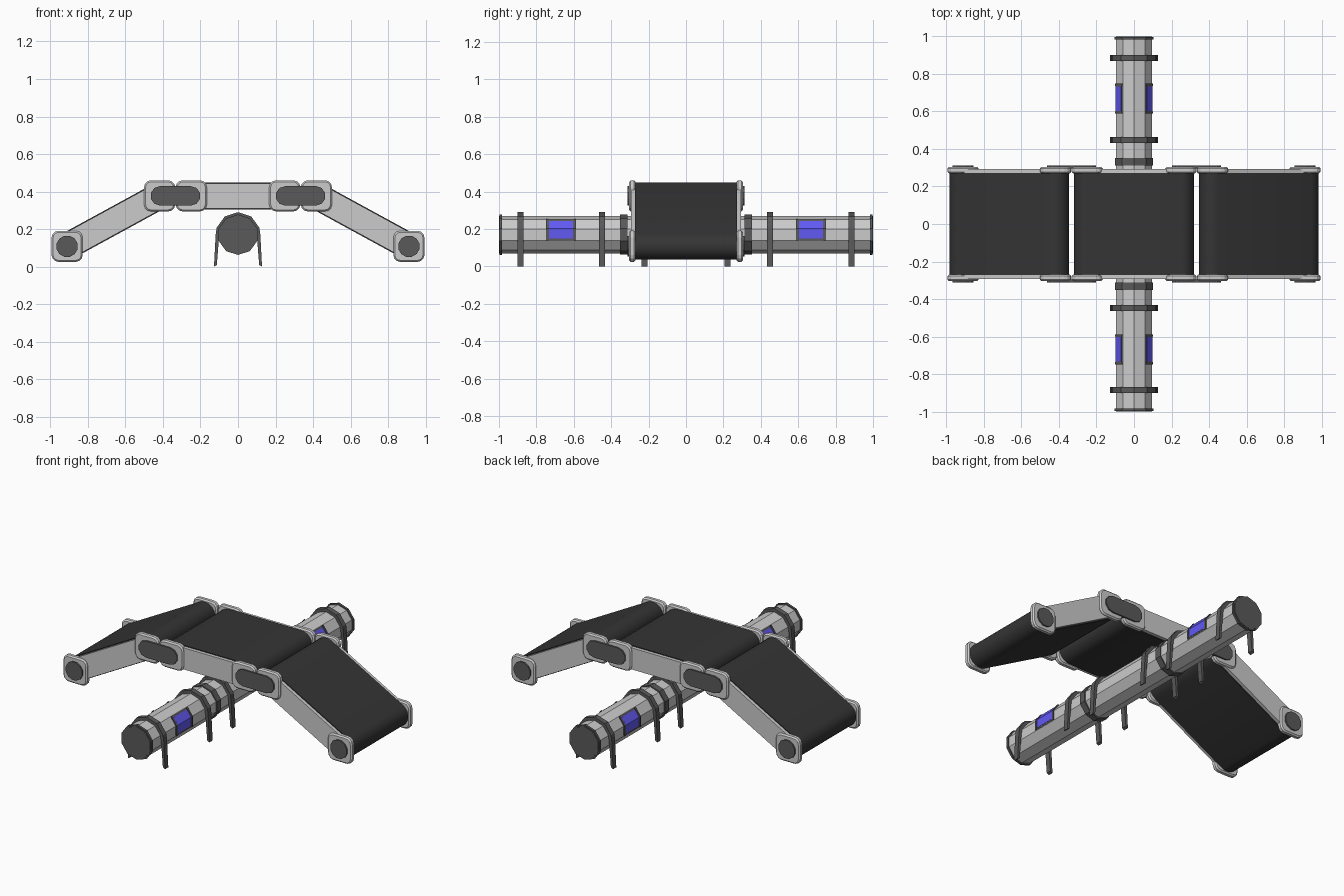
import bpy, bmesh, math
from math import cos, sin, radians, pi

if "Cube" in bpy.data.objects:
    bpy.data.objects.remove(bpy.data.objects["Cube"])


def material(name, rgb):
    m = bpy.data.materials.new(name)
    m.diffuse_color = (*rgb, 1)
    m.use_nodes = True
    m.node_tree.nodes["Principled BSDF"].inputs["Base Color"].default_value = m.diffuse_color
    return m


DARK = material("dark_grey", (0.1, 0.1, 0.1))
BELT = material("belt_black", (0.035, 0.035, 0.035))
BLUE = material("window_blue", (0.12, 0.1, 0.9))
TZ = 0.17  # tube axis height


def prism(name, pts, y0, y1, mat=None, bevel=0, smooth=False):
    """Extrude an (x, z) outline from y0 to y1."""
    bm = bmesh.new()
    face = bm.faces.new([bm.verts.new((x, y0, z)) for x, z in pts])
    ext = bmesh.ops.extrude_face_region(bm, geom=[face])
    moved = [v for v in ext["geom"] if isinstance(v, bmesh.types.BMVert)]
    bmesh.ops.translate(bm, verts=moved, vec=(0, y1 - y0, 0))
    bmesh.ops.recalc_face_normals(bm, faces=bm.faces)
    me = bpy.data.meshes.new(name)
    bm.to_mesh(me)
    bm.free()
    ob = bpy.data.objects.new(name, me)
    bpy.context.collection.objects.link(ob)
    if mat:
        me.materials.append(mat)
    if bevel:
        b = ob.modifiers.new("edge", "BEVEL")
        b.width, b.segments, b.limit_method = bevel, 1, "ANGLE"
        b.angle_limit = radians(60)
    if smooth:
        bpy.ops.object.select_all(action="DESELECT")
        ob.select_set(True)
        bpy.context.view_layer.objects.active = ob
        bpy.ops.object.shade_smooth_by_angle(angle=radians(35))
    return ob


def both(name, pts, y0, y1, mat=None, bevel=0):
    """Same part on the front and the back."""
    prism("back_" + name, pts, y0, y1, mat, bevel)
    prism("front_" + name, pts, -y1, -y0, mat, bevel)


def ring(r, degs):
    return [(r * cos(radians(a)), TZ + r * sin(radians(a))) for a in degs]


def capsule(a, b, r, n):
    t = math.atan2(b[1] - a[1], b[0] - a[0])
    pts = []
    for c, start in ((b, t - pi / 2), (a, t + pi / 2)):
        for i in range(n + 1):
            g = start + pi * i / n
            pts.append((c[0] + r * cos(g), c[1] + r * sin(g)))
    return pts


def rounded_square(c, h, r, n=3):
    pts = []
    for k, (sx, sz) in enumerate(((1, 1), (-1, 1), (-1, -1), (1, -1))):
        for i in range(n + 1):
            g = pi / 2 * (k + i / n)
            pts.append((c[0] + sx * (h - r) + r * cos(g), c[1] + sz * (h - r) + r * sin(g)))
    return pts


# Ten-sided tube with end rims, end caps and collars
DECAGON = [18 + 36 * i for i in range(10)]
prism("tube", ring(0.1, DECAGON), -0.995, 0.995)
both("end_rim", ring(0.108, DECAGON), 0.983, 0.997, DARK)
both("end_cap", ring(0.1, DECAGON), 0.99, 1.0, DARK)
both("collar", ring(0.107, DECAGON), 0.312, 0.352, DARK)

# Arched stands straddling the tube
arch = [18, 54, 90, 126, 162]
outline = ([(0.128, 0), (0.119, 0.17)] + ring(0.12, arch) + [(-0.119, 0.17), (-0.128, 0)]
           + [(-0.113, 0.008), (-0.1, 0.17)] + ring(0.1, arch[::-1]) + [(0.1, 0.17), (0.113, 0.008)])
for i, y in enumerate((0.222, 0.448, 0.884)):
    both(f"stand_{i}", outline, y - 0.016, y + 0.016, DARK)


# Windows bent over the ridge of two tube facets
def window_strip(r, t, side):
    a, b, c = ring(r, (-18, 18, 54))
    lerp = lambda p: (b[0] + (p[0] - b[0]) * t, b[1] + (p[1] - b[1]) * t)
    outer = [lerp(a), b, lerp(c)]
    inner = [(x * 0.9, TZ + (z - TZ) * 0.9) for x, z in outer[::-1]]
    return [(side * x, z) for x, z in outer + inner]


for s, label in ((1, "right"), (-1, "left")):
    for lo, hi, t in ((0.588, 0.6, 0.96), (0.736, 0.748, 0.96)):
        both(label + "_window_frame_end", window_strip(0.107, t, s), lo, hi, DARK)
    both(label + "_window_frame", window_strip(0.1025, 0.96, s), 0.6, 0.736, DARK)
    both(label + "_window_glass", window_strip(0.1045, 0.8, s), 0.603, 0.733, BLUE)


# Three conveyor sections: belt, side beams and end blocks
sections = {
    "middle": ((-0.249, 0.377), (0.249, 0.377)),
    "right": ((0.418, 0.377), (0.911, 0.108)),
    "left": ((-0.911, 0.108), (-0.418, 0.377)),
}
for label, (a, b) in sections.items():
    prism(label + "_belt", capsule(a, b, 0.072, 10), -0.272, 0.272, BELT, smooth=True)
    both(label + "_side_beam", capsule(a, b, 0.067, 6), 0.268, 0.293)
    for i, c in enumerate((a, b)):
        both(f"{label}_end_block_{i}", rounded_square(c, 0.083, 0.037), 0.27, 0.304, bevel=0.008)

# Dark link plates over the joints and hubs on the outer rollers
for s, label in ((1, "right"), (-1, "left")):
    ends = sorted([(s * 0.252, 0.377), (s * 0.415, 0.377)])
    both(label + "_link_plate", capsule(*ends, 0.052, 5), 0.295, 0.313, DARK)
    hub = [(s * 0.911 + 0.058 * cos(pi * (i + 0.5) / 6), 0.108 + 0.058 * sin(pi * (i + 0.5) / 6))
           for i in range(12)]
    both(label + "_roller_hub", hub, 0.295, 0.313, DARK)
